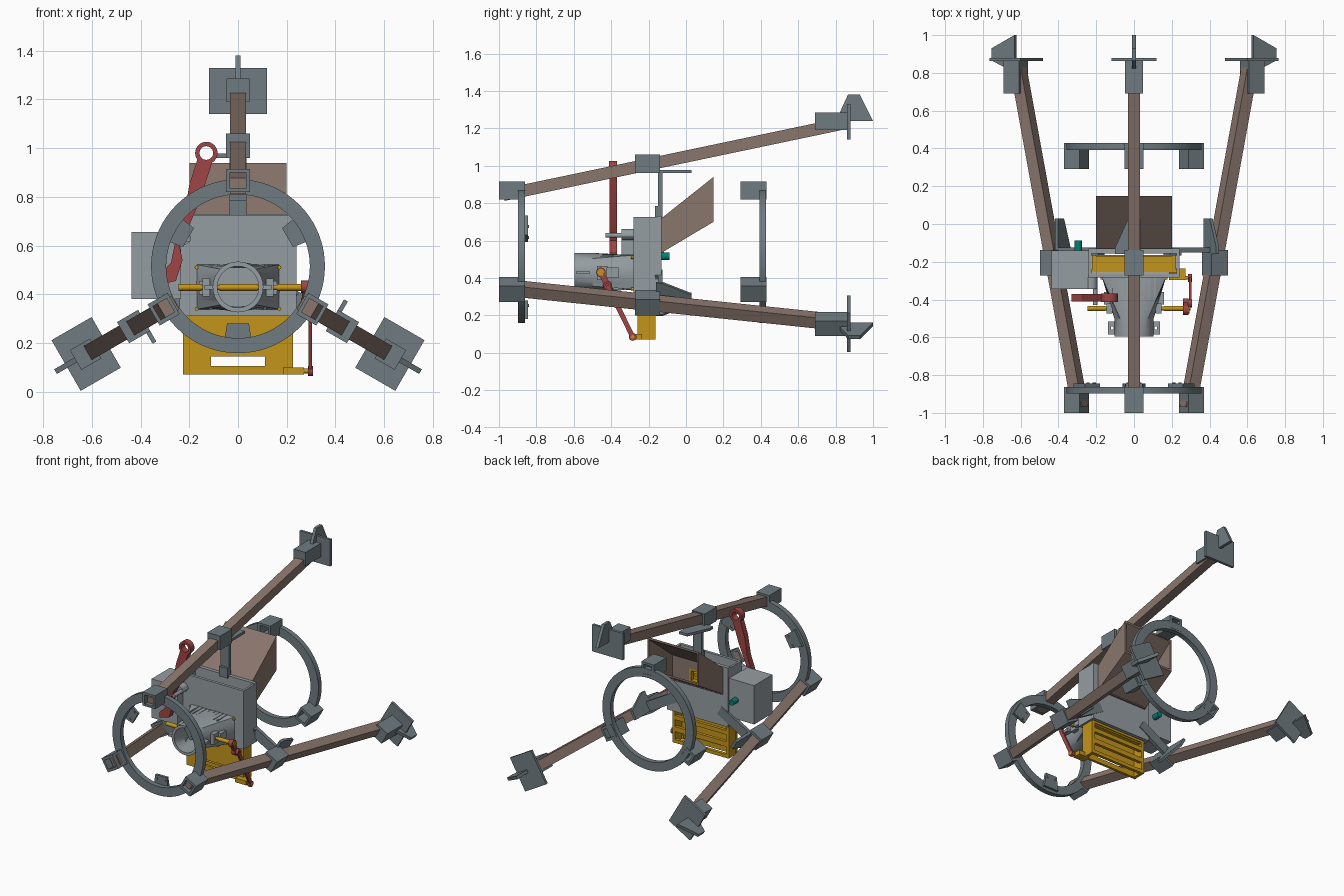
import bpy, bmesh
from math import sin, cos, pi, radians
from mathutils import Matrix, Vector

if "Cube" in bpy.data.objects:
    bpy.data.objects.remove(bpy.data.objects["Cube"])

def material(name, rgb):
    m = bpy.data.materials.new(name)
    m.diffuse_color = (*rgb, 1)
    m.use_nodes = True
    m.node_tree.nodes["Principled BSDF"].inputs["Base Color"].default_value = m.diffuse_color
    return m

SLATE = material("slate", (0.16, 0.20, 0.22))
GREY = material("light_grey", (0.30, 0.34, 0.36))
BROWN = material("brown", (0.25, 0.18, 0.15))
GOLD = material("gold", (0.55, 0.30, 0.01))
RED = material("red", (0.35, 0.06, 0.06))
TEAL = material("teal", (0.0, 0.22, 0.18))
I = Matrix.Identity(4)
CZ = 0.515                                   # height of the rig's long axis

def loft(name, loops, mat, tube=False, M=I):
    """Bridge equal point loops; cap the ends, or join last to first for a tube."""
    bm = bmesh.new()
    vs = [[bm.verts.new(M @ Vector(p)) for p in l] for l in loops]
    n = len(vs[0])
    pairs = list(zip(vs, vs[1:])) + ([(vs[-1], vs[0])] if tube else [])
    for a, b in pairs:
        for i in range(n):
            j = (i + 1) % n
            bm.faces.new((a[i], a[j], b[j], b[i]))
    if not tube:
        bm.faces.new(vs[0])
        bm.faces.new(vs[-1])
    bmesh.ops.recalc_face_normals(bm, faces=bm.faces)
    me = bpy.data.meshes.new(name)
    bm.to_mesh(me)
    bm.free()
    ob = bpy.data.objects.new(name, me)
    bpy.context.collection.objects.link(ob)
    me.materials.append(mat)
    return ob

def at(p, axis, h):
    """Put a 2D point on the plane axis = h."""
    u, v = p
    return {'x': (h, u, v), 'y': (u, h, v), 'z': (u, v, h)}[axis]

def prism(name, pts, axis, a, b, mat, M=I):
    return loft(name, [[at(p, axis, h) for p in pts] for h in (a, b)], mat, M=M)

def frame(name, outer, inner, axis, a, b, mat, M=I):
    ls = [[at(p, axis, h) for p in pts] for pts, h in ((outer, a), (outer, b), (inner, b), (inner, a))]
    return loft(name, ls, mat, True, M)

def circle(u, v, r, n=32):
    return [(u + r * cos(2 * pi * i / n), v + r * sin(2 * pi * i / n)) for i in range(n)]

def rect(u0, u1, v0, v1):
    return [(u0, v0), (u1, v0), (u1, v1), (u0, v1)]

def box(name, x0, x1, y0, y1, z0, z1, mat, M=I):
    return prism(name, rect(x0, x1, y0, y1), 'z', z0, z1, mat, M)

def rod(name, u, v, r, axis, a, b, mat, n=24):
    return prism(name, circle(u, v, r, n), axis, a, b, mat)

def link(name, p, q, w, x0, x1, mat):
    """Flat bar in the yz plane with round eyes at both ends."""
    p, q = Vector(p), Vector(q)
    d = (q - p).normalized() * w
    s = Vector((-d.y, d.x))
    prism(name + "_bar", [p + s, q + s, q - s, p - s], 'x', x0, x1, mat)
    for k, c in enumerate((p, q)):
        frame(f"{name}_eye_{k}", circle(c.x, c.y, w * 1.6, 24), circle(c.x, c.y, w * 0.7, 24),
              'x', x0 - .003, x1 + .003, mat)

# Front and rear support rings
for nm, y in (("front", -0.88), ("rear", 0.41)):
    frame(nm + "_ring", circle(0, CZ, .357, 72), circle(0, CZ, .295, 72), 'y', y - .018, y + .018, SLATE)

# Three flaring legs with sockets, feet and body brackets
def axis_radius(y):
    return .345 + .21 * (y + .9)

for k, deg in enumerate((0, 120, -120)):
    M = Matrix.Translation((0, 0, CZ)) @ Matrix.Rotation(radians(deg), 4, 'Y')
    y0, y1, w = -.97, .865, .033
    r0, r1 = axis_radius(y0), axis_radius(y1)
    prism(f"leg_beam_{k}", [(y0, r0 - w), (y1, r1 - w), (y1, r1 + w), (y0, r0 + w)], 'x', -w, w, BROWN, M)
    for nm, y in (("front", -1.0), ("rear", .292)):
        frame(f"{nm}_ring_socket_{k}", rect(-.05, .05, .305, .4), rect(-.032, .032, .32, .385),
              'y', y, y + .138, SLATE, M)
    box(f"middle_clamp_{k}", -.05, .05, -.272, -.138, .445, .545, SLATE, M)
    box(f"foot_sleeve_{k}", -.047, .047, .69, .865, .675, .77, SLATE, M)
    box(f"foot_plate_{k}", -.12, .12, .862, .88, .625, .815, SLATE, M)
    prism(f"foot_fin_{k}", [(.82, .765), (.866, .865), (.93, .865), (1.0, .725), (.865, .725)],
          'x', -.011, .011, SLATE, M)
    box(f"bracket_arm_{k}", -.034, .034, -.15, -.125, .2, .46, SLATE, M)
    box(f"bracket_foot_{k}", -.034, .034, -.167, -.14, .2, .27, SLATE, M)
    prism(f"bracket_shelf_{k}", [(.034, -.16), (-.1, -.16), (-.1, -.125), (-.03, .03), (.034, .03)],
          'z', .445, .463, SLATE, M)
    # joint plates between ring segments, with bolt heads
    T = M @ Matrix.Rotation(pi, 4, 'Y')
    prism(f"ring_joint_{k}", [(-.06, .335), (.06, .335), (.045, .235), (-.045, .235)],
          'y', -.863, -.845, SLATE, T)
    for x in (-.033, .033):
        prism(f"joint_bolt_{k}", circle(x, .262, .008, 12), 'y', -.868, -.84, SLATE, T)

# Open-topped feeder housing
frame("housing_back", rect(-.24, .24, .31, .73), rect(-.06, .06, .555, .655), 'y', -.155, -.13, GREY)
box("housing_front", -.24, .24, -.282, -.262, .31, .725, GREY)
for s in (-1, 1):
    box("housing_side", s * .24, s * .225, -.27, -.14, .31, .725, GREY)

# Side motor box, its spindle and knob
box("motor_box", -.437, -.235, -.345, -.14, .38, .655, GREY)
rod("motor_boss", -.225, .632, .03, 'y', -.345, -.28, GREY)
rod("motor_spindle", -.205, .628, .013, 'y', -.43, -.28, GREY)
rod("knob", -.295, .515, .02, 'y', -.14, -.088, TEAL)

# Red swing arm with an eye at the top
prism("swing_arm", [(-.165, .96), (-.105, .945), (-.155, .79), (-.205, .67), (-.24, .6), (-.228, .54),
                    (-.255, .455), (-.33, .435), (-.33, .47), (-.275, .53), (-.255, .63),
                    (-.222, .72), (-.2, .85)], 'y', -.41, -.37, RED)
frame("swing_arm_eye", circle(-.13, .98, .046), circle(-.13, .98, .028), 'y', -.412, -.368, RED)

# Tapered nozzle: rectangular at the housing, round at the mouth
def nozzle_loop(y, r, t, hw, hh, n=48):
    out = []
    for i in range(n):
        a = 2 * pi * i / n + pi / 4
        c, s = cos(a), sin(a)
        m = max(abs(c), abs(s))
        out.append((r * c * (1 - t) + hw * c / m * t, y, .43 + r * s * (1 - t) + hh * s / m * t))
    return out

loft("nozzle", [nozzle_loop(-.28, .1, 1, .17, .092), nozzle_loop(-.5, .104, 0, 0, 0),
                nozzle_loop(-.595, .104, 0, 0, 0), nozzle_loop(-.595, .085, 0, 0, 0),
                nozzle_loop(-.5, .085, 0, 0, 0), nozzle_loop(-.283, .08, 1, .155, .078)], GREY, True)
for s in (-1, 1):
    frame("nozzle_lug", rect(s * .09, s * .138, -.585, -.515), rect(s * .108, s * .122, -.558, -.542),
          'z', .42, .438, GREY)
    frame("shaft_bearing", rect(-.475, -.42, .39, .465), rect(-.46, -.435, .415, .44),
          'x', s * .115, s * .145, GREY)
    box("bearing_mount", s * .1, s * .16, -.425, -.36, .4, .455, GREY)
    for z in (.34, .51):
        rod("corner_bolt", s * .17, z, .008, 'y', -.295, -.275, GOLD, 12)
    for i in range(4):                       # cooling ribs over the nozzle
        x = s * (.02 + .03 * i)
        for z in (.343, .517):
            box("nozzle_rib", x - .004, x + .004, -.39, -.28, z - .008, z + .008, GREY)

# Crank shaft and linkage down to the slider
rod("crank_shaft", -.447, .428, .01, 'x', -.245, .3, GOLD)
for a, b in ((-.245, -.15), (-.075, .08), (.16, .265)):
    rod("shaft_collar", -.447, .428, .014, 'x', a, b, GOLD)
rod("crank_nut", -.455, .43, .02, 'x', .27, .295, GOLD, 6)
link("crank", (-.455, .43), (-.42, .36), .016, .262, .286, RED)
link("push_rod", (-.42, .36), (-.285, .085), .013, .29, .304, RED)
rod("push_rod_pin", -.285, .085, .01, 'x', .25, .307, GOLD, 16)

# Gold slider: slotted front, side walls, slatted back
frame("slider_front", rect(-.225, .225, .07, .6), rect(-.11, .11, .105, .145), 'y', -.258, -.24, GOLD)
for s in (-1, 1):
    box("slider_side", s * .222, s * .2, -.25, -.163, .07, .6, GOLD)
for z0, z1 in ((.07, .095), (.15, .185), (.235, .265), (.3, .55)):
    box("slider_slat", -.22, .22, -.185, -.163, z0, z1, GOLD)
box("slider_floor", -.22, .22, -.25, -.17, .29, .31, GOLD)
box("slider_upper", -.2, .2, -.25, -.17, .58, .6, GOLD)
box("slider_tab", .185, .272, -.297, -.235, .07, .1, GOLD)

# Brown hopper, open at the rear, feeding the housing
def side(y, x, z0, z1):
    return [(-x, y, z0), (x, y, z0), (x, y, z1), (-x, y, z1)]

loft("hopper", [side(-.13, .2, .535, .72), side(.147, .2, .70, .94),
                side(.147, .188, .715, .925), side(-.13, .188, .55, .705)], BROWN, True)
frame("hopper_flange", rect(-.2, .2, .535, .72), rect(-.06, .06, .555, .655), 'y', -.13, -.118, BROWN)
frame("feed_window", rect(-.06, .06, .555, .655), rect(-.045, .045, .57, .64), 'y', -.155, -.12, GOLD)

# Smooth the round parts, keep edges crisp
for o in bpy.data.objects:
    o.select_set(True)
    bpy.context.view_layer.objects.active = o
bpy.ops.object.shade_smooth_by_angle(angle=radians(25))
